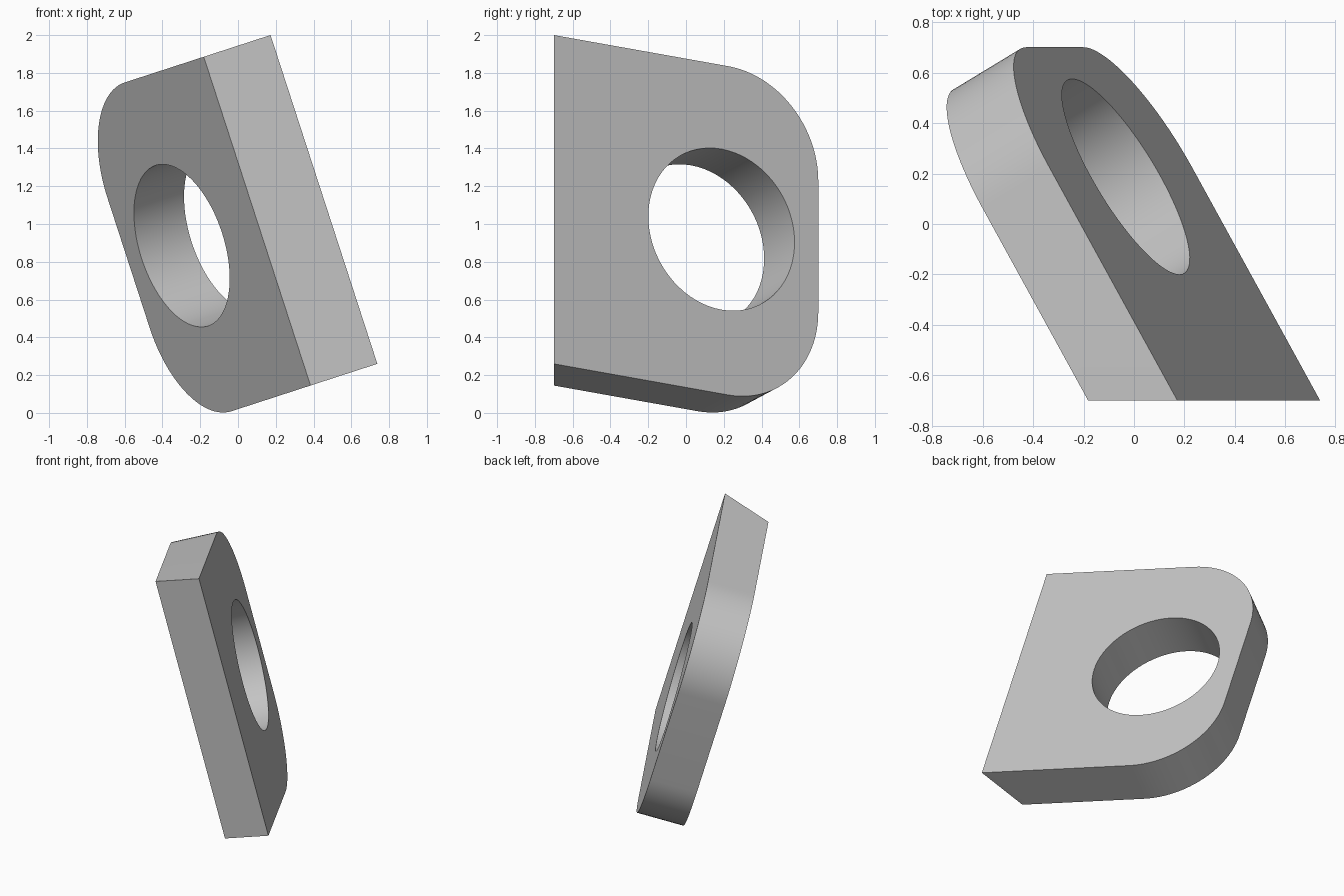
import bpy, bmesh, math
from mathutils import Matrix, Vector

cube = bpy.data.objects.get("Cube")
if cube:
    bpy.data.objects.remove(cube, do_unlink=True)

# Plate dimensions in its own plane: width along x, length along y
HALF_WIDTH, LENGTH, THICK = 0.915, 1.617, 0.322
CORNER, HOLE, HOLE_Y = 0.55, 0.447, 1.025
SLANT = math.radians(30)
ROLL = math.radians(18)

grey = bpy.data.materials.new("plain_grey")
grey.use_nodes = True
grey.diffuse_color = (0.55, 0.55, 0.55, 1)
grey.node_tree.nodes["Principled BSDF"].inputs["Base Color"].default_value = grey.diffuse_color


def arc(cx, cy, radius, start, sweep, steps):
    angles = [start + sweep * i / steps for i in range(steps + 1)]
    return [(cx + radius * math.cos(a), cy + radius * math.sin(a)) for a in angles]


def add_loop(bm, points):
    verts = [bm.verts.new((x, y, 0)) for x, y in points]
    return [bm.edges.new((v, verts[i - 1])) for i, v in enumerate(verts)]


# Outline: square front corners, rounded rear corners, round hole
cx, cy = HALF_WIDTH - CORNER, LENGTH - CORNER
outline = [(-HALF_WIDTH, 0), (HALF_WIDTH, 0)]
outline += arc(cx, cy, CORNER, 0, math.pi / 2, 24)
outline += arc(-cx, cy, CORNER, math.pi / 2, math.pi / 2, 24)
hole = arc(0, HOLE_Y, HOLE, 0, math.tau, 72)[:-1]

bm = bmesh.new()
edges = add_loop(bm, outline) + add_loop(bm, hole)
bmesh.ops.triangle_fill(bm, edges=edges, use_beauty=True, normal=(0, 0, 1))

# Extrude the thickness and slant the front end
extruded = bmesh.ops.extrude_face_region(bm, geom=bm.faces[:], use_keep_orig=True)
for v in [g for g in extruded["geom"] if isinstance(g, bmesh.types.BMVert)]:
    v.co.z = -THICK
    if v.co.y < 0.001:
        v.co.y = THICK * math.tan(SLANT)
bmesh.ops.recalc_face_normals(bm, faces=bm.faces[:])

mesh = bpy.data.meshes.new("rounded_plate")
bm.to_mesh(mesh)
bm.free()
mesh.materials.append(grey)
plate = bpy.data.objects.new("rounded_plate", mesh)
bpy.context.collection.objects.link(plate)

# Tilt into place: width, length and normal axes of the plate
u = Vector((math.sin(ROLL), 0, -math.cos(ROLL)))
t = Vector((math.cos(ROLL), 0, math.sin(ROLL)))
v = Vector((0, math.cos(SLANT), 0)) - t * math.sin(SLANT)
turn = Matrix((u, v, u.cross(v))).transposed().to_4x4()
plate.matrix_world = Matrix.Translation((0.455, -0.7, 1.13)) @ turn

bpy.context.view_layer.objects.active = plate
plate.select_set(True)
bpy.ops.object.shade_smooth_by_angle(angle=math.radians(30))
